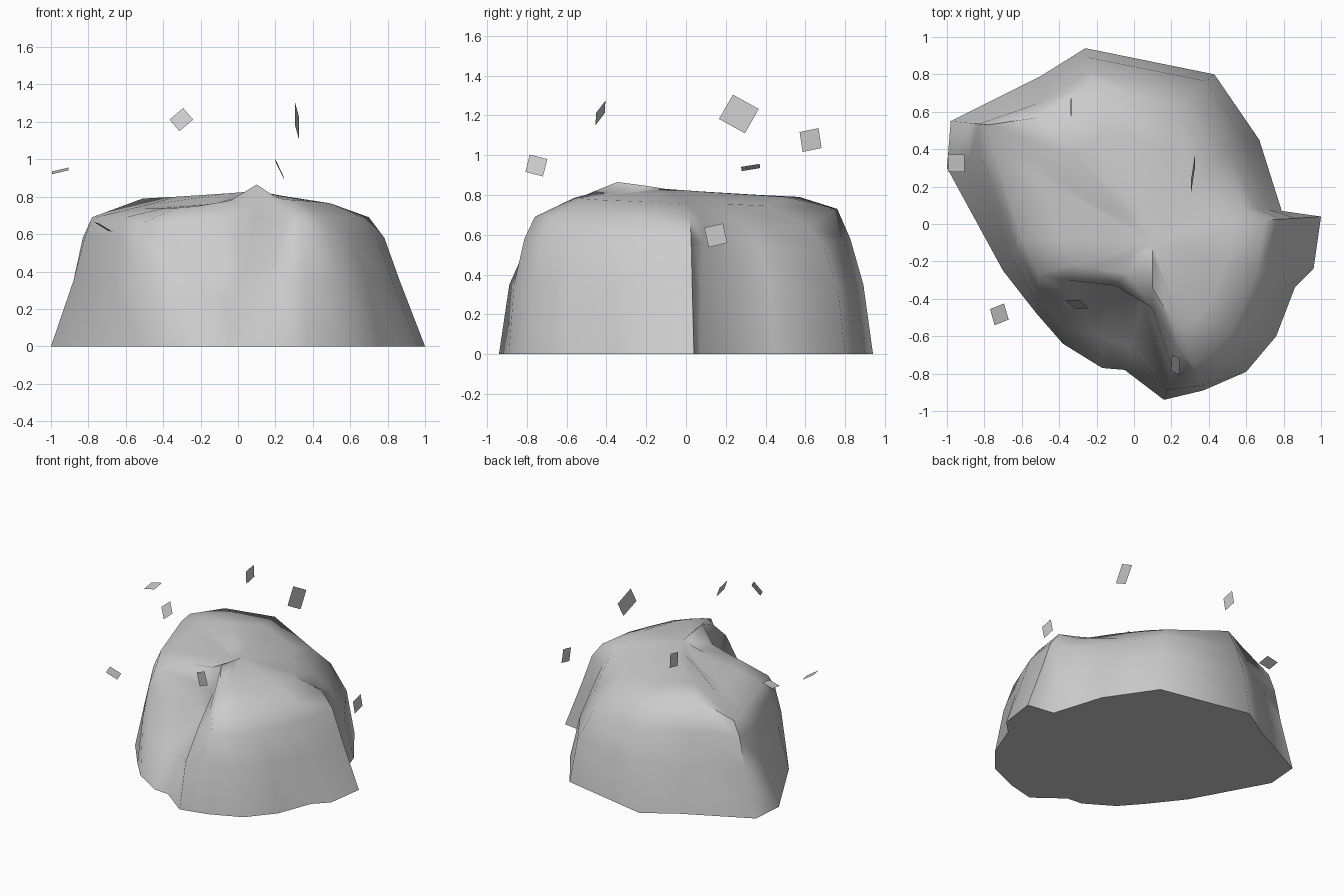
import bpy, bmesh, math
from mathutils import Vector

if "Cube" in bpy.data.objects:
    bpy.data.objects.remove(bpy.data.objects["Cube"])


def make_object(name, bm):
    mesh = bpy.data.meshes.new(name)
    bm.to_mesh(mesh)
    bm.free()
    obj = bpy.data.objects.new(name, mesh)
    bpy.context.collection.objects.link(obj)
    return obj


# Boulder columns: foot x, y | shoulder x, y | inward lean at mid height | height of top rim
columns = [
    (1.00, .04, .70, .02, .45, .755), (.96, -.24, .66, -.25, .45, .765),
    (.86, -.34, .60, -.40, .32, .77), (.76, -.60, .52, -.58, .30, .775),
    (.60, -.79, .43, -.68, .25, .78), (.37, -.89, .32, -.76, .20, .785),
    (.16, -.94, .24, -.68, .20, .80), (-.05, -.78, .10, -.45, .42, .865),
    (-.17, -.77, -.10, -.33, .48, .78), (-.38, -.64, -.35, -.30, .35, .75),
    (-.52, -.48, -.51, -.27, .30, .74), (-.70, -.25, -.60, -.08, .42, .74),
    (-1.0, .30, -.76, .40, .50, .74), (-.98, .55, -.78, .53, .50, .75),
    (-.50, .79, -.51, .57, .30, .80), (-.26, .94, -.22, .76, .27, .79),
    (.43, .80, .22, .62, .20, .745), (.67, .45, .42, .33, .25, .755),
    (.79, .07, .58, .09, .30, .755),
]
# Shoulder heights that differ from the usual .69
shoulder_z = {8: .66, 9: .66, 10: .66, 14: .79, 15: .73, 16: .64, 17: .62, 18: .67}
# Recess below the front left lip: ledge edge and back of ledge
ledge = {
    7: ((-.02, -.66, .26), (.05, -.40, .45)),
    8: ((-.18, -.60, .26), (-.07, -.34, .43)),
    9: ((-.37, -.55, .26), (-.34, -.38, .46)),
}
centre = Vector((.10, -.10, .83))
gully = range(9, 14)  # columns crossing the crease on top

bm = bmesh.new()
rings = [[] for _ in range(6)]
for i, (fx, fy, sx, sy, lean, rim) in enumerate(columns):
    foot, shoulder = Vector((fx, fy)), Vector((sx, sy))
    mid, sz = centre.xy, shoulder_z.get(i, .69)
    k = min(1, sz / .69)
    points = [
        (foot, 0),
        (foot.lerp(shoulder, lean), .35 * k),
        (foot.lerp(shoulder, (1 + lean) / 2), .58 * k),
        (shoulder, sz),
        (shoulder.lerp(mid, .30), rim),
        (shoulder.lerp(mid, .75), .765 if i in gully else rim * .4 + .83 * .6),
    ]
    points = [Vector((p.x, p.y, z)) for p, z in points]
    if i in ledge:
        points[1:3] = [Vector(p) for p in ledge[i]]
    for ring, p in zip(rings, points):
        ring.append(bm.verts.new(p))

n = len(columns)
for low, high in zip(rings, rings[1:]):
    for i in range(n):
        j = (i + 1) % n
        bm.faces.new((low[i], high[i], high[j], low[j]))
tip = bm.verts.new(centre)
for i in range(n):
    bm.faces.new((rings[-1][i], tip, rings[-1][(i + 1) % n]))
bm.faces.new(rings[0])
bmesh.ops.recalc_face_normals(bm, faces=bm.faces)
boulder = make_object("boulder", bm)
bpy.context.view_layer.objects.active = boulder
boulder.select_set(True)
bpy.ops.object.shade_smooth_by_angle(angle=math.radians(65))

# Floating square chips: centre and two half diagonals
chips = [
    ((-.303, -.43, 1.212), (.01, .025, .062), (.063, -.022, 0)),
    ((.315, .266, 1.207), (-.01, -.03, .097), (.01, .1, .025)),
    ((.222, -.752, .948), (-.024, -.033, .055), (-.019, .055, .032)),
    ((-.95, .325, .938), (.045, .045, .018), (.045, -.048, .003)),
    ((.913, .15, .597), (0, -.058, .038), (0, .036, .06)),
    ((-.72, -.483, .638), (-.05, .028, .026), (.025, .058, -.02)),
    ((-.336, .626, 1.076), (.002, -.055, .04), (.003, .04, .06)),
]
for k, (c, a, b) in enumerate(chips, 1):
    c, a, b = Vector(c), Vector(a), Vector(b)
    bm = bmesh.new()
    bm.faces.new([bm.verts.new(p) for p in (c + a, c + b, c - a, c - b)])
    make_object(f"floating_chip_{k}", bm)
